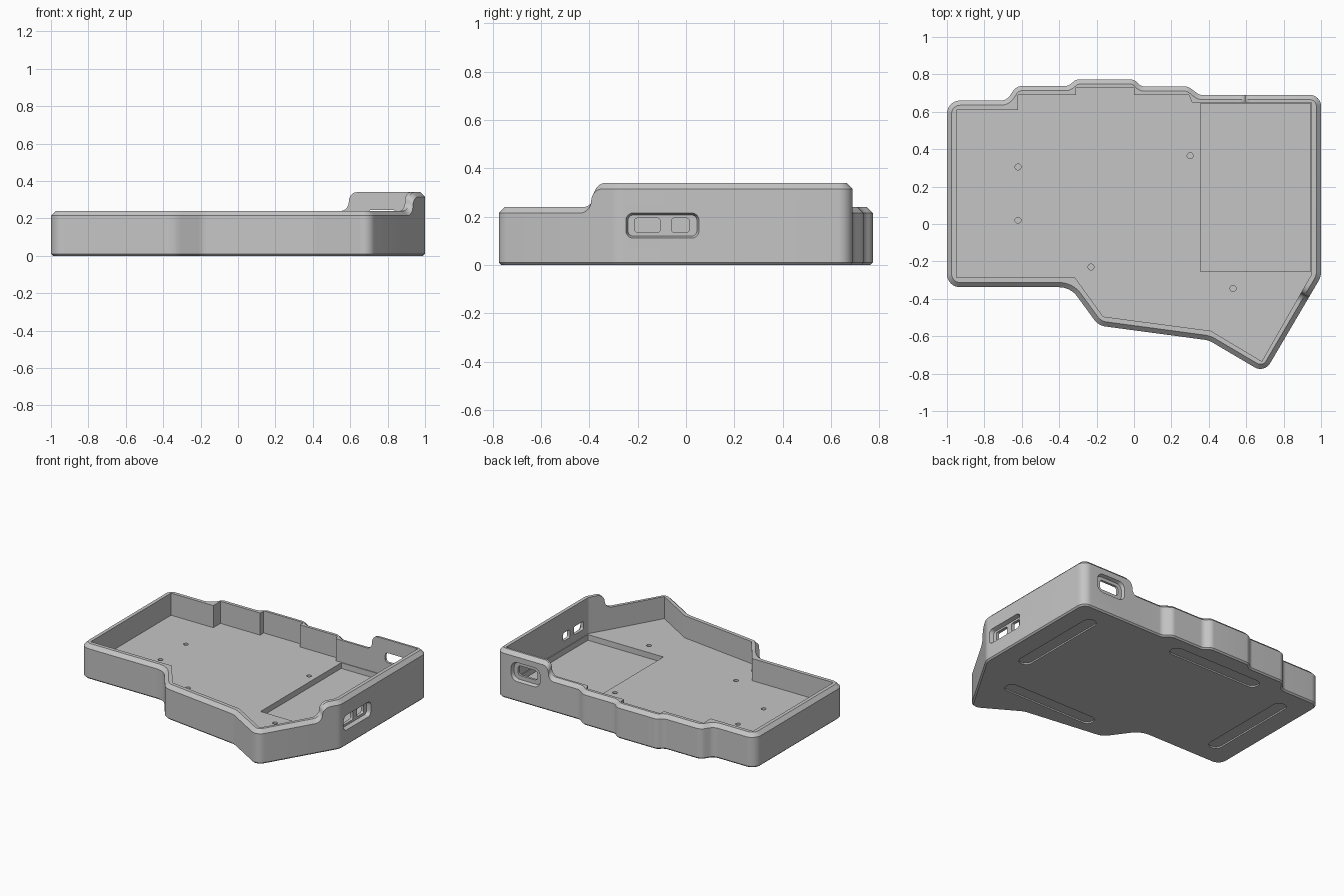
import bpy, bmesh, math
from mathutils import Vector

cube = bpy.data.objects.get("Cube")
if cube:
    bpy.data.objects.remove(cube, do_unlink=True)

GREY = (0.56, 0.56, 0.56, 1)
LOW, HIGH, FLOOR, CHAMFER = 0.24, 0.34, 0.084, 0.025
STEP_X, STEP_Y = (0.55, 0.635), (-0.44, -0.345)

# Outer corners (x, y, rounding) and the matching sharp inner corners
OUTER = [(-1, -.338, .07), (-.34, -.338, .12), (-.19, -.543, .09), (.4, -.622, .12),
         (.697, -.797, .06), (1, -.282, .1), (1, .69, .06), (.35, .69, .05),
         (.29, .735, .05), (.04, .735, .05), (0, .773, .05), (-.31, .773, .05),
         (-.35, .738, .05), (-.63, .738, .06), (-.68, .66, .06), (-1, .66, .07)]
INNER = [(-.95, -.287), (-.315, -.287), (-.165, -.495), (.41, -.571), (.683, -.734),
         (.95, -.268), (.95, .65), (.31, .65), (.31, .69), (0, .69), (0, .73),
         (-.31, .73), (-.31, .69), (-.62, .69), (-.62, .61), (-.95, .61)]


def ramp(value, span):
    """Step made of a hollow quarter round and a full quarter round."""
    u = min(1, max(0, (value - span[0]) / (span[1] - span[0])))
    arc = lambda t: 0.5 * (1 - math.sqrt(max(0, 1 - 4 * t * t)))
    return arc(u) if u < 0.5 else 1 - arc(1 - u)


def rim_height(p):
    return LOW + (HIGH - LOW) * min(ramp(p.x, STEP_X), ramp(p.y, STEP_Y))


def step_values(span):
    """Samples packed where the step is steep."""
    mid, half = sum(span) / 2, (span[1] - span[0]) / 2
    vals = [math.sin(math.pi / 2 * k / 8) for k in range(9)]
    vals = [v - 1 for v in vals] + [1 - v for v in reversed(vals[:-1])]
    return [mid + half * v for v in vals]


def wall_path():
    """List of (outer point, outward normal, inner point) around the case."""
    path, n = [], len(OUTER)
    corners = [Vector(c[:2]) for c in OUTER]
    inner = [Vector(c) for c in INNER]
    for i in range(n):
        p, a, b = corners[i], corners[i - 1], corners[(i + 1) % n]
        d0, d1 = (p - a).normalized(), (b - p).normalized()
        turn = math.atan2(d0.x * d1.y - d0.y * d1.x, d0.dot(d1))
        r = OUTER[i][2]
        n0 = Vector((d0.y, -d0.x))
        start = p - d0 * r * math.tan(abs(turn) / 2)
        sign = 1 if turn > 0 else -1
        centre = start - n0 * r * sign
        for k in range(9):
            t = turn * k / 8
            nor = Vector((n0.x * math.cos(t) - n0.y * math.sin(t),
                          n0.x * math.sin(t) + n0.y * math.cos(t)))
            path.append((centre + nor * r * sign, nor, inner[i]))
        # Extra samples where the rim climbs to the raised corner
        ts = []
        if i == 4:
            ts = [(y - p.y) / (b.y - p.y) for y in step_values(STEP_Y)]
        if i == 6:
            ts = [(x - p.x) / (b.x - p.x) for x in reversed(step_values(STEP_X))]
        along = (inner[(i + 1) % n] - inner[i]).normalized()
        for t in ts:
            q = p.lerp(b, t)
            path.append((q, Vector((d1.y, -d1.x)),
                         inner[i] + along * (q - inner[i]).dot(along)))
    return path


def make_object(name, bm):
    bmesh.ops.recalc_face_normals(bm, faces=bm.faces)
    mesh = bpy.data.meshes.new(name)
    bm.to_mesh(mesh)
    bm.free()
    obj = bpy.data.objects.new(name, mesh)
    bpy.context.scene.collection.objects.link(obj)
    return obj


def make_tray():
    bm = bmesh.new()
    loops = [[] for _ in range(6)]
    for p, nor, q in wall_path():
        h = rim_height(p)
        low, top = p - nor * 0.01, p - nor * CHAMFER
        spots = [(low, 0), (p, 0.01), (p, h - CHAMFER), (top, h), (q, h), (q, FLOOR)]
        for loop, (xy, z) in zip(loops, spots):
            loop.append(bm.verts.new((xy.x, xy.y, z)))
    count = len(loops[0])
    for lower, upper in zip(loops, loops[1:]):
        for i in range(count):
            j = (i + 1) % count
            bm.faces.new((lower[i], lower[j], upper[j], upper[i]))
    bm.faces.new(loops[0][::-1])
    bm.faces.new(loops[-1])
    bmesh.ops.remove_doubles(bm, verts=bm.verts, dist=1e-5)
    return make_object("case_tray", bm)


def cutter(axis, u, v, w, radius, flare=0, segs=6):
    """Rounded block; u, v, w are ranges across, up and along the axis."""
    bm = bmesh.new()
    place = {"x": lambda a, b, c: (c, a, b), "y": lambda a, b, c: (a, c, b),
             "z": lambda a, b, c: (a, b, c)}[axis]
    rings = []
    for depth, grow in ((w[0], 0), (w[1], flare)):
        ring = []
        for cx, cy, quarter in ((u[1], v[1], 0), (u[0], v[1], 1), (u[0], v[0], 2), (u[1], v[0], 3)):
            sx = 1 if quarter in (0, 3) else -1
            sy = 1 if quarter < 2 else -1
            for k in range(segs + 1):
                ang = math.pi / 2 * (quarter + k / segs)
                a = cx - sx * radius + (radius + grow) * math.cos(ang)
                b = cy - sy * radius + (radius + grow) * math.sin(ang)
                ring.append(bm.verts.new(place(a, b, depth)))
        rings.append(ring)
    count = len(rings[0])
    for i in range(count):
        j = (i + 1) % count
        bm.faces.new((rings[0][i], rings[0][j], rings[1][j], rings[1][i]))
    bm.faces.new(rings[0][::-1])
    bm.faces.new(rings[1])
    bmesh.ops.remove_doubles(bm, verts=bm.verts, dist=1e-6)
    return make_object("cutter", bm)


tray = make_tray()
cutters = [
    # Sunken pocket in the floor
    cutter("z", (.355, .945), (-.255, .645), (.044, .2), .004, segs=2),
    # Switch recess and its two windows in the side wall
    cutter("x", (-.24, .045), (.12, .207), (.972, 1.01), .022, .012),
    cutter("x", (-.212, -.107), (.136, .194), (.9, 1.1), .01),
    cutter("x", (-.06, .013), (.136, .194), (.9, 1.1), .01),
    # Socket recess and its opening in the back wall
    cutter("y", (.665, .875), (.15, .268), (.667, .7), .04, .012),
    cutter("y", (.695, .845), (.178, .246), (.6, .8), .02),
]
# Screw holes in the floor
for x, y in ((-.62, .305), (-.62, .02), (-.23, -.23), (.3, .365), (.53, -.345)):
    cutters.append(cutter("z", (x - .016, x + .016), (y - .016, y + .016), (.03, .2), .0159))
# Long grooves for feet underneath
for x, y, along_x in ((.81, .205, False), (.34, -.435, True), (-.17, .6, True), (-.81, .165, False)):
    hx, hy = (.36, .046) if along_x else (.046, .36)
    cutters.append(cutter("z", (x - hx, x + hx), (y - hy, y + hy), (-.05, .01), .0455))

bpy.ops.object.select_all(action="DESELECT")
bpy.context.view_layer.objects.active = tray
tray.select_set(True)
for tool in cutters:
    tool.hide_render = True
    mod = tray.modifiers.new("cut", "BOOLEAN")
    mod.operation, mod.solver, mod.object = "DIFFERENCE", "EXACT", tool
    bpy.ops.object.modifier_apply(modifier=mod.name)
    bpy.data.objects.remove(tool, do_unlink=True)

# Single grey finish
mat = bpy.data.materials.new("matte_grey")
mat.use_nodes = True
mat.diffuse_color = GREY
mat.node_tree.nodes["Principled BSDF"].inputs["Base Color"].default_value = GREY
tray.data.materials.clear()
tray.data.materials.append(mat)
bpy.ops.object.shade_smooth_by_angle(angle=math.radians(25))
